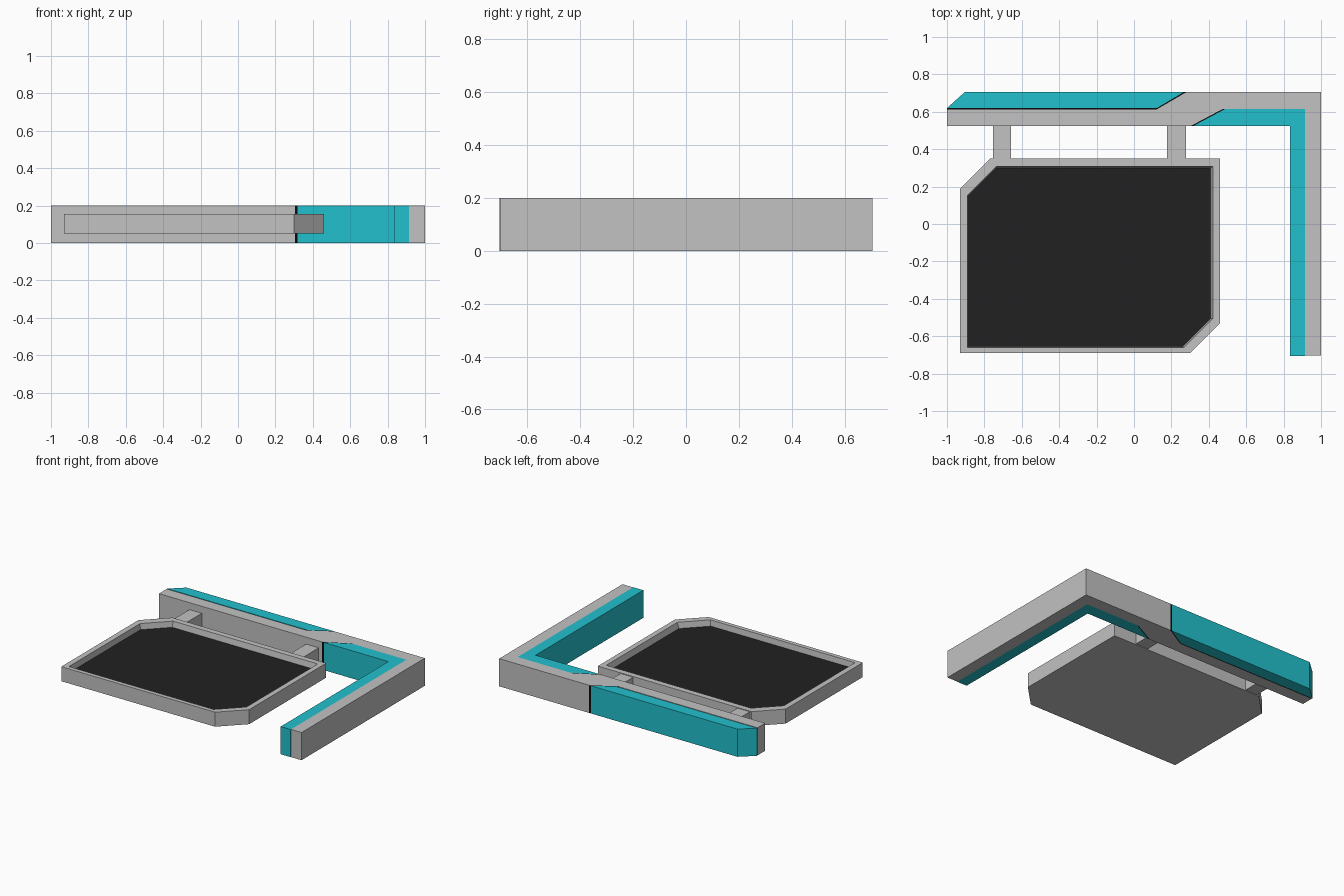
import bpy, bmesh

if "Cube" in bpy.data.objects:
    bpy.data.objects.remove(bpy.data.objects["Cube"])


def material(name, rgb):
    m = bpy.data.materials.new(name)
    m.diffuse_color = (*rgb, 1)
    m.use_nodes = True
    m.node_tree.nodes["Principled BSDF"].inputs["Base Color"].default_value = m.diffuse_color
    return m


GREY = material("light grey", (0.54, 0.54, 0.54))
CYAN = material("cyan", (0.016, 0.53, 0.61))
BLACK = material("near black", (0.015, 0.015, 0.015))
SEAM = material("seam black", (0.003, 0.003, 0.003))


def loft(name, rings, mat):
    """Solid through a series of (outline, z) rings, capped at both ends."""
    bm = bmesh.new()
    loops = [[bm.verts.new((x, y, z)) for x, y in pts] for pts, z in rings]
    n = len(loops[0])
    for a, b in zip(loops, loops[1:]):
        for i in range(n):
            j = (i + 1) % n
            bm.faces.new((a[i], a[j], b[j], b[i]))
    bm.faces.new(loops[0][::-1])
    bm.faces.new(loops[-1])
    bmesh.ops.recalc_face_normals(bm, faces=bm.faces)
    me = bpy.data.meshes.new(name)
    bm.to_mesh(me)
    bm.free()
    me.materials.append(mat)
    ob = bpy.data.objects.new(name, me)
    bpy.context.collection.objects.link(ob)
    return ob


def prism(name, pts, z0, z1, mat):
    return loft(name, [(pts, z0), (pts, z1)], mat)


def clipped(x0, y0, x1, y1, c):
    """Rectangle with its lower right and upper left corners cut off."""
    return [(x0, y0), (x1 - c, y0), (x1, y0 + c),
            (x1, y1), (x0 + c, y1), (x0, y1 - c)]


# L-shaped bracket: grey beam with a diagonal jog
prism("bracket_beam", [
    (-1, 0.525), (0.305, 0.525), (0.475, 0.615), (0.915, 0.615),
    (0.915, -0.703), (1, -0.703), (1, 0.705), (0.28, 0.705),
    (0.12, 0.612), (-1, 0.612)], 0, 0.2, GREY)

# Cyan strips on the outside of the arm and the inside of the corner
prism("outer_cyan_strip", [
    (-1, 0.62), (0.122, 0.62), (0.266, 0.705), (-0.905, 0.705)], 0, 0.2, CYAN)
prism("inner_cyan_strip", [
    (0.318, 0.525), (0.835, 0.525), (0.835, -0.705), (0.915, -0.705),
    (0.915, 0.615), (0.488, 0.615)], 0, 0.2, CYAN)

# Dark seams between the grey and cyan pieces
prism("outer_diagonal_seam", [
    (0.108, 0.612), (0.12, 0.612), (0.28, 0.705), (0.266, 0.705)],
    0.001, 0.2, SEAM)
prism("outer_long_seam", [
    (-1, 0.612), (0.108, 0.612), (0.122, 0.62), (-1, 0.62)],
    0.001, 0.196, SEAM)
prism("inner_diagonal_seam", [
    (0.305, 0.525), (0.318, 0.525), (0.488, 0.615), (0.475, 0.615)],
    0.001, 0.2, SEAM)

# Two hangers joining sign and bracket
for side, x0, x1 in (("left", -0.755, -0.657), ("right", 0.177, 0.278)):
    prism(side + "_hanger", [(x0, 0.35), (x1, 0.35), (x1, 0.525), (x0, 0.525)],
          0.055, 0.15, GREY)

# Sign tray with a recessed, slightly tapered well
outer = clipped(-0.93, -0.69, 0.46, 0.35, 0.16)
rim = clipped(-0.89, -0.66, 0.422, 0.308, 0.155)
well = clipped(-0.885, -0.655, 0.41, 0.30, 0.15)
loft("sign_frame", [(outer, 0.05), (outer, 0.155), (rim, 0.155), (well, 0.105)], GREY)
prism("sign_panel", well, 0.106, 0.113, BLACK)
